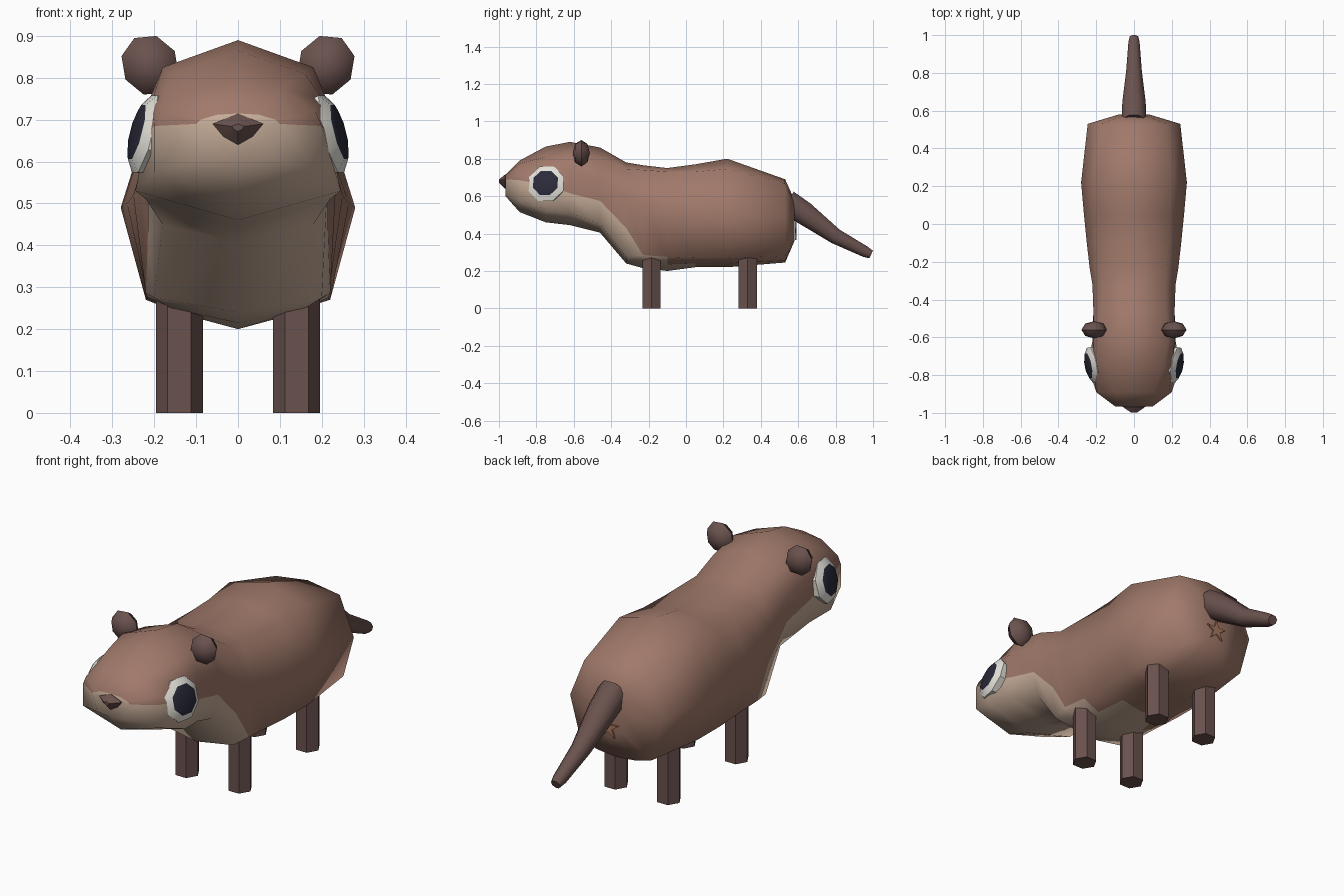
import bpy, bmesh, math
from mathutils import Vector, Matrix

old = bpy.data.objects.get("Cube")
if old:
    bpy.data.objects.remove(old, do_unlink=True)


def material(name, rgb):
    lin = [((c / 255 + 0.055) / 1.055) ** 2.4 for c in rgb]
    m = bpy.data.materials.new(name)
    m.use_nodes = True
    m.diffuse_color = (*lin, 1)
    bsdf = m.node_tree.nodes["Principled BSDF"]
    bsdf.inputs["Base Color"].default_value = (*lin, 1)
    bsdf.inputs["Roughness"].default_value = 0.9
    return m


FUR = material("brown fur", (160, 121, 106))
DARK = material("dark brown", (106, 82, 78))
CREAM = material("cream fur", (198, 172, 152))
WHITE = material("eye white", (232, 229, 221))
PUPIL = material("pupil black", (42, 42, 58))
TAN = material("tan", (168, 119, 95))


def finish(name, bm, mats, angle):
    bmesh.ops.recalc_face_normals(bm, faces=bm.faces)
    me = bpy.data.meshes.new(name)
    bm.to_mesh(me)
    bm.free()
    for m in mats:
        me.materials.append(m)
    ob = bpy.data.objects.new(name, me)
    bpy.context.collection.objects.link(ob)
    bpy.ops.object.select_all(action='DESELECT')
    ob.select_set(True)
    bpy.context.view_layer.objects.active = ob
    bpy.ops.object.shade_smooth_by_angle(angle=math.radians(angle))
    return ob


def loft(name, rings, mats, angle=45, rule=lambda i, j: 0, caps=(0, 0)):
    """Skin closed rings of points; rule gives the material of each face."""
    bm = bmesh.new()
    vs = [[bm.verts.new(p) for p in r] for r in rings]
    n = len(vs[0])
    for i in range(len(vs) - 1):
        for j in range(n):
            k = (j + 1) % n
            f = bm.faces.new((vs[i][j], vs[i][k], vs[i + 1][k], vs[i + 1][j]))
            f.material_index = rule(i, j)
    bm.faces.new(vs[0]).material_index = caps[0]
    bm.faces.new(vs[-1]).material_index = caps[1]
    return finish(name, bm, mats, angle)


def circle(n, r, z, turn=0.5):
    return [Vector((r * math.cos(math.tau * (k + turn) / n),
                    r * math.sin(math.tau * (k + turn) / n), z)) for k in range(n)]


# Head and body: y, top z, then (x, z) of brow, flank, colour border and jaw, bottom z
stations = [
    (-0.965, .715, .05, .712, .09, .70, .10, .69, .07, .61, .60),
    (-0.89, .79, .10, .775, .185, .72, .20, .685, .20, .575, .515),
    (-0.75, .865, .16, .81, .205, .745, .22, .66, .245, .53, .46),
    (-0.62, .89, .18, .825, .215, .74, .22, .615, .22, .51, .445),
    (-0.46, .86, .17, .80, .215, .69, .215, .575, .18, .45, .405),
    (-0.32, .78, .17, .745, .22, .60, .215, .43, .20, .275, .24),
    (-0.23, .765, .175, .74, .235, .57, .22, .285, .16, .25, .215),
    (-0.10, .75, .185, .73, .25, .52, .215, .275, .13, .235, .20),
    (0.05, .77, .19, .73, .265, .50, .22, .27, .11, .24, .22),
    (0.22, .80, .20, .745, .28, .49, .22, .27, .12, .24, .22),
    (0.53, .69, .17, .665, .245, .48, .19, .28, .10, .255, .245),
    (0.58, .58, .05, .56, .08, .48, .06, .40, .03, .37, .36),
]
rings = []
for y, zt, *pairs, zb in stations:
    half = [(pairs[k], pairs[k + 1]) for k in range(0, 8, 2)]
    outline = [(0, zt)] + half + [(0, zb)] + [(-x, z) for x, z in reversed(half)]
    rings.append([(x, y, z) for x, z in outline])


def belly(i, j):
    return int((j in (3, 6) and i < 7) or (j in (4, 5) and i < 8))


loft("body", rings, [FUR, CREAM], 85, belly, caps=(1, 0))

# Tail: rings square to a drooping path of (y, z, radius)
path = [(.54, .57, .07), (.63, .51, .067), (.80, .385, .045), (.96, .302, .032), (.99, .288, .024)]
rings = []
for i, (y, z, r) in enumerate(path):
    a, b = path[max(i - 1, 0)], path[min(i + 1, len(path) - 1)]
    tilt = Vector((0, b[0] - a[0], b[1] - a[1])).to_track_quat('Z', 'X').to_matrix()
    rings.append([Vector((0, y, z)) + tilt @ p for p in circle(8, r, 0)])
loft("tail", rings, [DARK], 50)

# Small star under the tail
star = []
for k in range(10):
    a, r = math.tau * k / 10 + math.pi / 2, (.055, .02)[k % 2]
    star.append((r * math.cos(a), .41 + r * math.sin(a)))
loft("tail_star", [[(x, y, z) for x, z in star] for y in (.584, .592)], [TAN], 30)

# Nose: a downward wedge rising to a point
wedge = [(0, .715), (.06, .69), (.035, .66), (0, .64), (-.035, .66), (-.06, .69)]
nose = [[(x * s, y, .682 + (z - .682) * s) for x, z in wedge]
        for y, s in ((-.945, .95), (-.968, 1), (-.999, .25))]
loft("nose", nose, [DARK], 40)

for side, s in (("left", 1), ("right", -1)):
    # Legs
    for part, y, top in (("front", -.185, .30), ("hind", .33, .30)):
        legs = [[(s * .14 + p.x, y + p.y, z) for p in circle(6, .056, 0, 0)] for z in (0, top)]
        loft(f"{side}_{part}_leg", legs, [DARK], 50)

    # Eyes: bevelled octagonal white with a slightly domed pupil
    aim = Vector((s, -.19, .26)).to_track_quat('Z', 'Y').to_matrix().to_4x4()
    place = Matrix.Translation((s * .219, -.747, .665)) @ aim
    layers = [(.095, -.03), (.103, .004), (.072, .024), (.055, .030)]
    loft(f"{side}_eye", [[place @ p for p in circle(8, r, z)] for r, z in layers],
         [WHITE, PUPIL], 40, lambda i, j: int(i == 2), caps=(0, 1))

    # Ears: squashed low-poly balls
    bm = bmesh.new()
    bmesh.ops.create_uvsphere(bm, u_segments=8, v_segments=4, radius=1)
    shape = (Matrix.Translation((s * .21, -.56, .83)) @ Matrix.Rotation(s * math.radians(30), 4, 'Y')
             @ Matrix.Diagonal((.068, .046, .075, 1)) @ Matrix.Rotation(math.pi / 2, 4, 'X'))
    bmesh.ops.transform(bm, matrix=shape, verts=bm.verts)
    finish(f"{side}_ear", bm, [DARK], 50)
